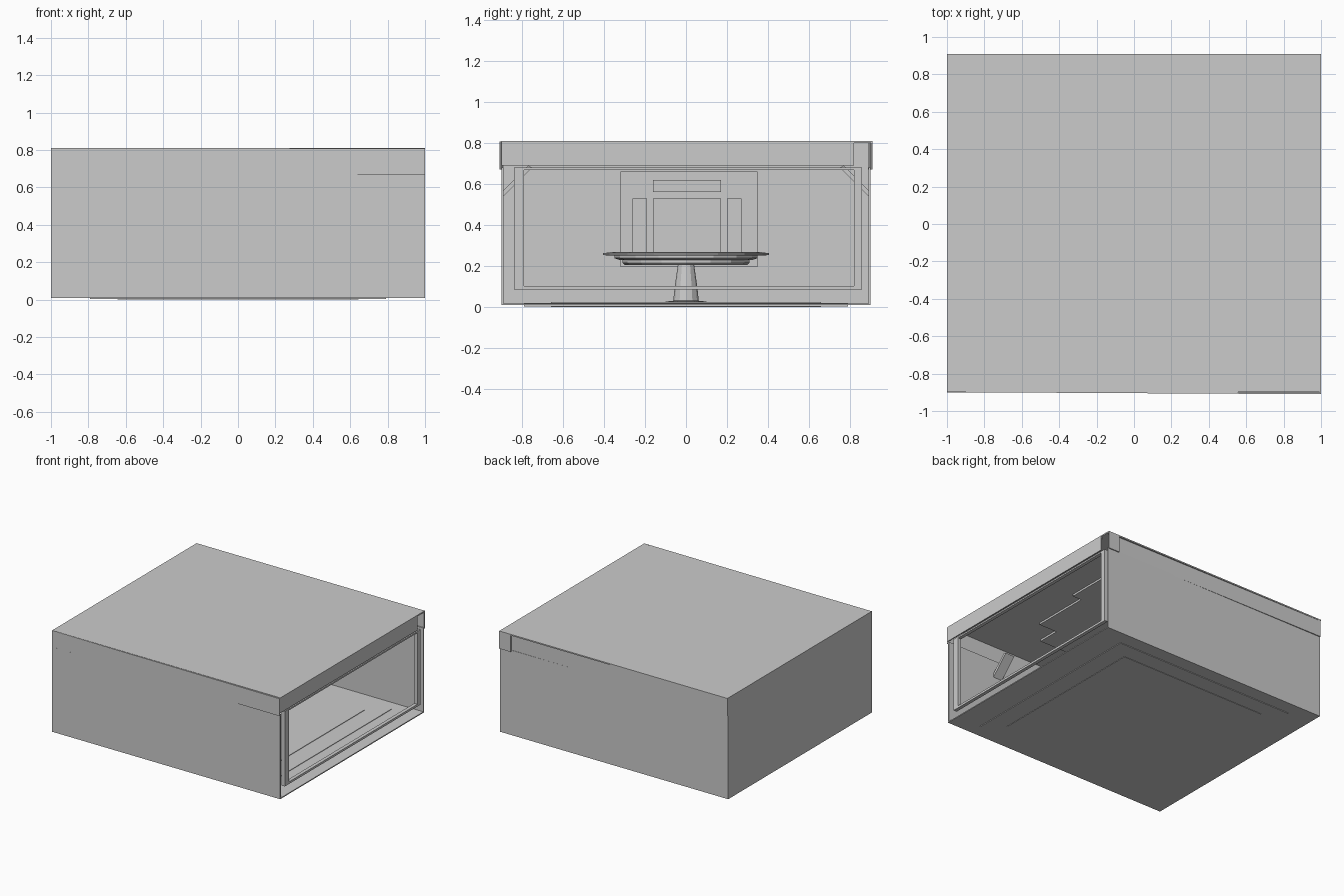
import bpy, bmesh, math

if "Cube" in bpy.data.objects:
    bpy.data.objects.remove(bpy.data.objects["Cube"])


def finish(name, bm):
    bmesh.ops.recalc_face_normals(bm, faces=bm.faces)
    me = bpy.data.meshes.new(name)
    bm.to_mesh(me)
    bm.free()
    ob = bpy.data.objects.new(name, me)
    bpy.context.collection.objects.link(ob)
    return ob


def box(name, x0, x1, y0, y1, z0, z1):
    bm = bmesh.new()
    bmesh.ops.create_cube(bm, size=1)
    for v in bm.verts:
        v.co = ((x0 + x1) / 2 + v.co.x * (x1 - x0),
                (y0 + y1) / 2 + v.co.y * (y1 - y0),
                (z0 + z1) / 2 + v.co.z * (z1 - z0))
    return finish(name, bm)


def prism(name, pts, depth):
    """Extrude a 3D outline by the depth vector."""
    bm = bmesh.new()
    f = bm.faces.new([bm.verts.new(p) for p in pts])
    new = bmesh.ops.extrude_face_region(bm, geom=[f])["geom"]
    bmesh.ops.translate(bm, vec=depth, verts=[v for v in new if isinstance(v, bmesh.types.BMVert)])
    return finish(name, bm)


def lathe(name, profile, sides):
    """Turned part around z with flat sides."""
    bm = bmesh.new()
    rings = []
    for r, z in profile:
        rings.append([bm.verts.new((r * math.cos(2 * math.pi * i / sides),
                                    r * math.sin(2 * math.pi * i / sides), z))
                      for i in range(sides)])
    for a, b in zip(rings, rings[1:]):
        for i in range(sides):
            j = (i + 1) % sides
            bm.faces.new((a[i], a[j], b[j], b[i]))
    bm.faces.new(rings[0][::-1])
    bm.faces.new(rings[-1])
    return finish(name, bm)


# Thin shell, open on the right side
W = 0.008
box("floor", -1, 1, -0.9, 0.9, 0.008, 0.016)
box("left_wall", -1, -1 + W, -0.9, 0.9, 0.008, 0.80)
box("front_wall", -1, 1, -0.9, -0.9 + W, 0.008, 0.68)
box("back_wall", -1, 1, 0.9 - W, 0.9, 0.008, 0.68)

# Base plate with inset panel and centre boss
box("base_plate", -0.79, 0.79, -0.79, 0.79, 0.003, 0.02)
box("base_inset", -0.645, 0.645, -0.66, 0.66, 0.0, 0.024)

# Lid: top sheet and slightly skewed skirts
box("lid_top", -1, 1, -0.898, 0.91, 0.80, 0.81)
prism("lid_front", [(-1, -0.899, 0.67), (1, -0.91, 0.67),
                    (1, -0.902, 0.67), (-1, -0.891, 0.67)], (0, 0, 0.138))
prism("lid_back", [(-1, 0.908, 0.67), (0.9, 0.897, 0.67),
                   (0.9, 0.889, 0.67), (-1, 0.900, 0.67)], (0, 0, 0.132))
box("lid_back_end", 0.9, 1, 0.902, 0.91, 0.67, 0.81)
box("lid_right", 1 - W, 1, -0.9, 0.82, 0.69, 0.81)

# Frame around the open side
X0, X1 = 0.97, 0.998
box("frame_front_post", X0, X1, -0.84, -0.79, 0.085, 0.68)
box("frame_back_post", X0, X1, 0.82, 0.86, 0.085, 0.68)
box("frame_sill", X0, X1, -0.79, 0.82, 0.085, 0.102)
box("frame_head", X0, X1, -0.79, 0.82, 0.668, 0.68)

# Corner braces under the lid
for name, s in (("front_brace", -1), ("back_brace", 1)):
    prism(name, [(0.5, s * 0.89, 0.54), (0.5, s * 0.75, 0.68), (0.5, s * 0.77, 0.69),
                 (0.5, s * 0.89, 0.57)], (0.08, 0, 0))

# Stepped plate on the ceiling
prism("ceiling_plate", [(-0.6, -0.6, 0.785), (0.38, -0.6, 0.785), (0.38, -0.42, 0.785),
                        (0.54, -0.42, 0.785), (0.54, 0.05, 0.785), (0.62, 0.05, 0.785),
                        (0.62, 0.6, 0.785), (-0.6, 0.6, 0.785)], (0, 0, 0.015))

# Pedestal with stepped round table
lathe("pedestal", [(0.1, 0.0), (0.1, 0.026), (0.062, 0.03), (0.055, 0.10), (0.04, 0.205)], 12)
lathe("table_underside", [(0.30, 0.205), (0.31, 0.215), (0.31, 0.228)], 16)
lathe("table_rim", [(0.32, 0.228), (0.35, 0.238), (0.35, 0.25)], 16)
lathe("table_top", [(0.38, 0.25), (0.405, 0.254), (0.405, 0.262), (0.36, 0.268)], 16)

# Panel on the inner left wall with raised fields
box("wall_panel", -0.995, -0.95, -0.32, 0.35, 0.195, 0.66)
for name, y0, y1, z0, z1 in (("panel_top_field", -0.16, 0.17, 0.56, 0.62),
                             ("panel_centre_field", -0.16, 0.17, 0.22, 0.53),
                             ("panel_front_field", -0.26, -0.19, 0.22, 0.53),
                             ("panel_back_field", 0.20, 0.27, 0.22, 0.53)):
    box(name, -0.96, -0.94, y0, y1, z0, z1)
